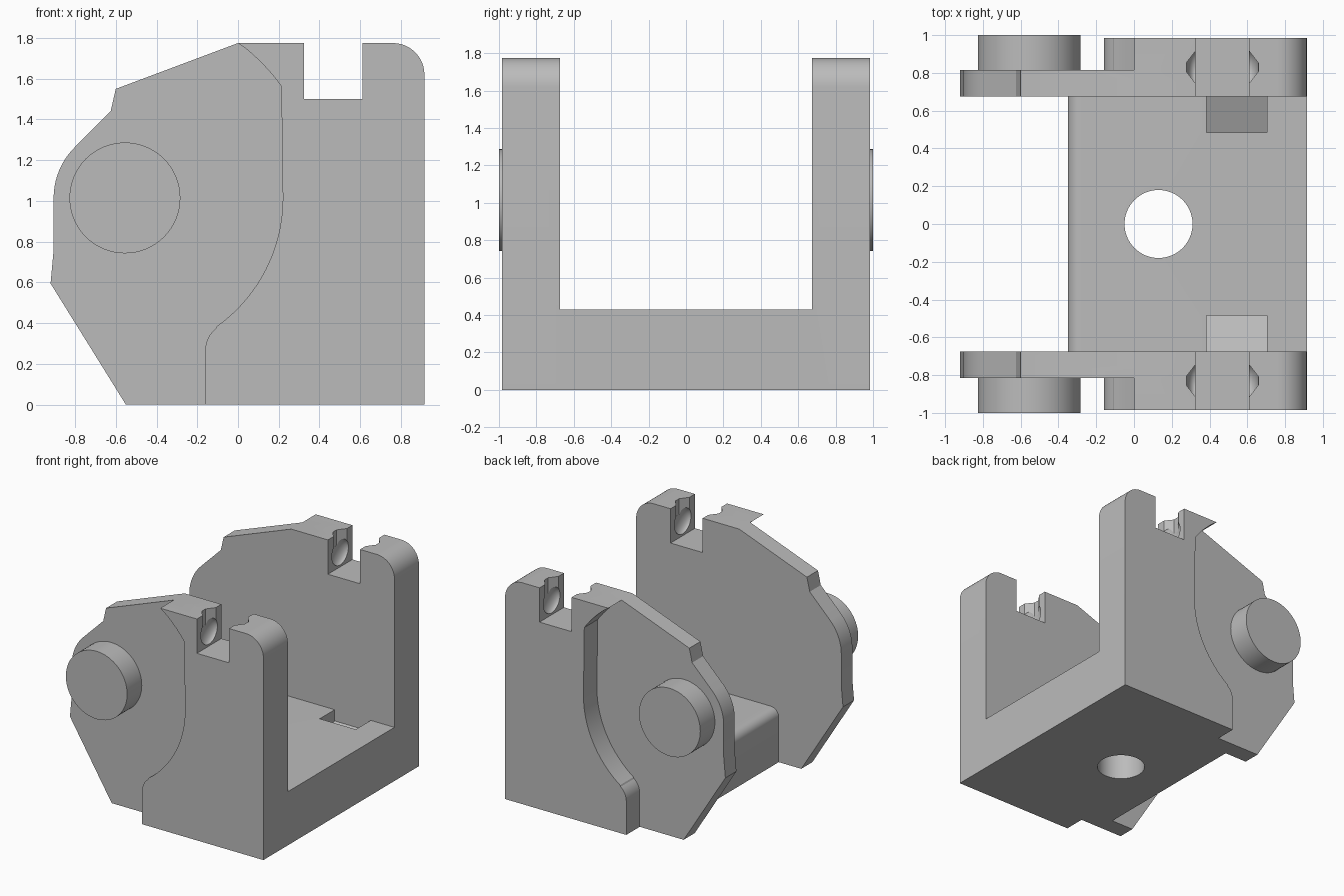
import bpy, bmesh, math
from mathutils import Matrix, Vector

if "Cube" in bpy.data.objects:
    bpy.data.objects.remove(bpy.data.objects["Cube"], do_unlink=True)

grey = bpy.data.materials.new("plain grey")
grey.use_nodes = True
GREY = (0.5, 0.5, 0.5, 1)
grey.diffuse_color = GREY
grey.node_tree.nodes["Principled BSDF"].inputs["Base Color"].default_value = GREY


def finish(name, bm):
    bmesh.ops.recalc_face_normals(bm, faces=bm.faces)
    mesh = bpy.data.meshes.new(name)
    bm.to_mesh(mesh)
    bm.free()
    obj = bpy.data.objects.new(name, mesh)
    bpy.context.collection.objects.link(obj)
    mesh.materials.append(grey)
    return obj


def prism(name, points, start, end):
    """Extrude a closed 3D outline given by a position function from start to end."""
    bm = bmesh.new()
    face = bm.faces.new([bm.verts.new(p) for p in points])
    out = bmesh.ops.extrude_face_region(bm, geom=[face])
    moved = [g for g in out["geom"] if isinstance(g, bmesh.types.BMVert)]
    bmesh.ops.translate(bm, verts=moved, vec=Vector(end) - Vector(start))
    return finish(name, bm)


def side_prism(name, outline, y0, y1):
    return prism(name, [(x, y0, z) for x, z in outline], (0, y0, 0), (0, y1, 0))


def arc(cx, cz, r, a0, a1, n):
    steps = [math.radians(a0 + (a1 - a0) * i / n) for i in range(n + 1)]
    return [(cx + r * math.cos(a), cz + r * math.sin(a)) for a in steps]


def cylinder(name, r, depth, matrix):
    bm = bmesh.new()
    bmesh.ops.create_cone(bm, cap_ends=True, segments=64, radius1=r, radius2=r,
                          depth=depth, matrix=matrix)
    return finish(name, bm)


def combine(target, other, operation):
    mod = target.modifiers.new("combine", "BOOLEAN")
    mod.operation, mod.solver, mod.object = operation, "EXACT", other
    bpy.context.view_layer.objects.active = target
    bpy.ops.object.modifier_apply(modifier=mod.name)
    bpy.data.objects.remove(other, do_unlink=True)


def smooth(obj):
    bpy.ops.object.select_all(action="DESELECT")
    obj.select_set(True)
    bpy.context.view_layer.objects.active = obj
    bpy.ops.object.shade_smooth_by_angle(angle=math.radians(25))


TOP, RIGHT = 1.775, 0.915
INNER, STEP, OUTER = 0.675, 0.815, 0.985
PX, PZ = -0.555, 1.015          # pin centre
NOTCH_L, NOTCH_R, NOTCH_Z = 0.325, 0.61, 1.5

# Shared right-hand edge: bottom corner, rounded top corner, open notch
right_edge = ([(RIGHT, 0)] + arc(RIGHT - 0.155, TOP - 0.155, 0.155, 0, 90, 12)
              + [(NOTCH_R, TOP), (NOTCH_R, NOTCH_Z), (NOTCH_L, NOTCH_Z), (NOTCH_L, TOP), (0, TOP)])
# Full cheek outline with the faceted nose around the pin
cheek_outline = (right_edge + [(-0.6, 1.55), (-0.625, 1.44)]
                 + arc(PX, PZ, 0.35, 135, 180, 10)
                 + [(-0.905, 0.76), (-0.92, 0.595), (-0.55, 0)])
# Thick rear pad bounded by curves concentric with the pin
pad_outline = (right_edge + arc(PX, PZ, 0.943, 53, 35.5, 8)[1:]
               + arc(PX, PZ, 0.775, 0, -54.5, 20)
               + arc(-0.03, 0.27, 0.13, 128, 180, 8) + [(-0.16, 0)])

# Base block with a rounded front top edge
base_outline = ([(-0.35, 0), (RIGHT, 0), (RIGHT, 0.43)]
                + arc(-0.28, 0.36, 0.07, 90, 180, 8))
body = side_prism("bracket_body", base_outline, -INNER - 0.02, INNER + 0.02)

for s in (-1, 1):
    # Overlap the pad into the cheek so both fuse into one solid
    cheek = side_prism("cheek", cheek_outline, s * INNER, s * STEP)
    pad = side_prism("cheek_pad", pad_outline, s * (STEP - 0.05), s * OUTER)
    combine(cheek, pad, "UNION")
    combine(body, cheek, "UNION")

for s in (-1, 1):
    # Sloped pocket in the base floor beside each cheek
    pocket = [(0.385, s * y, z) for y, z in
              ((0.485, 0.5), (INNER, 0.5), (INNER, 0.34), (0.485, 0.26))]
    # The cutter top stays below the cheek notch, inside the open channel
    combine(body, prism("pocket_cutter", pocket, (0.385, 0, 0), (0.705, 0, 0)), "DIFFERENCE")
    # Round sockets with flared slots in both notch walls
    for wall, d in ((NOTCH_L, -1), (NOTCH_R, 1)):
        yc = s * 0.83
        bm = bmesh.new()
        bmesh.ops.create_uvsphere(bm, u_segments=32, v_segments=16, radius=1,
                                  matrix=Matrix.Translation((wall, yc, 1.62))
                                  @ Matrix.Diagonal((0.05, 0.105, 0.105, 1)))
        combine(body, finish("socket_cutter", bm), "DIFFERENCE")
        slot = [(wall - d * 0.03, yc - 0.085), (wall, yc - 0.085), (wall + d * 0.048, yc - 0.023),
                (wall + d * 0.048, yc + 0.023), (wall, yc + 0.085), (wall - d * 0.03, yc + 0.085)]
        combine(body, prism("slot_cutter", [(x, y, 1.65) for x, y in slot],
                            (0, 0, 1.65), (0, 0, 1.9)), "DIFFERENCE")

# Mounting hole through the base
combine(body, cylinder("hole_cutter", 0.18, 1.2, Matrix.Translation((0.13, 0, 0.2))), "DIFFERENCE")
smooth(body)

# Pivot pins on the outer faces
for s, side in ((-1, "front"), (1, "back")):
    place = Matrix.Translation((PX, s * (STEP + 1) / 2, PZ)) @ Matrix.Rotation(math.pi / 2, 4, "X")
    smooth(cylinder(side + "_pivot_pin", 0.272, 1 - STEP, place))
